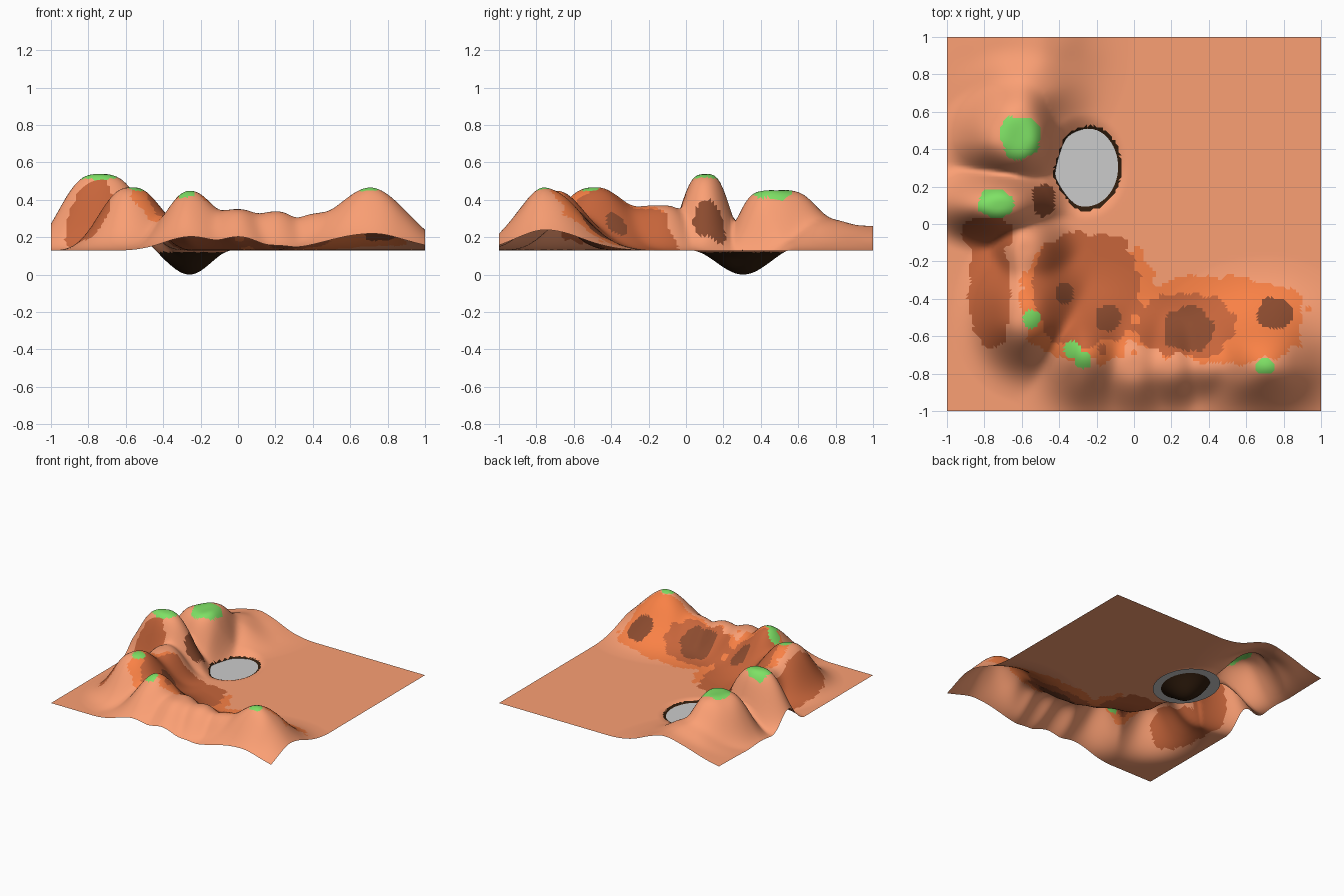
import bpy, bmesh, math
from mathutils import Vector, noise

BASE = 0.13                      # level of the plain
POND = (-0.26, 0.305, 0.235, 0.285)   # centre and radii of the pit
N = 120

# hills: x, y, height, widths west, east, south, north, falloff power
HILLS = [
    (-0.72, 0.10, 0.412, 0.275, 0.25, 0.155, 0.16, 3),
    (-0.61, 0.45, 0.325, 0.29, 0.18, 0.20, 0.32, 3.6),
    (-0.56, 0.74, 0.17, 0.28, 0.25, 0.22, 0.24, 2.3),
    (-0.50, 1.00, 0.13, 0.35, 0.25, 0.35, 0.35, 2),
    (-0.59, -0.14, 0.245, 0.13, 0.20, 0.25, 0.20, 3),
    (-0.58, -0.50, 0.335, 0.21, 0.25, 0.24, 0.29, 2.5),
    (-0.26, -0.70, 0.32, 0.19, 0.23, 0.25, 0.24, 2),
    (0.00, -0.75, 0.225, 0.19, 0.18, 0.24, 0.22, 2.4),
    (0.20, -0.76, 0.21, 0.18, 0.18, 0.18, 0.19, 2.4),
    (0.40, -0.75, 0.19, 0.16, 0.17, 0.16, 0.20, 2.3),
    (0.71, -0.75, 0.34, 0.31, 0.275, 0.22, 0.265, 2),
]

COLOURS = {
    "clay": (0.97, 0.35, 0.175), "orange": (0.95, 0.22, 0.06),
    "rust": (0.57, 0.13, 0.043), "brown": (0.26, 0.07, 0.028),
    "moss": (0.21, 0.75, 0.13), "pit_dark": (0.03, 0.012, 0.004),
}
NAMES = list(COLOURS)

# coloured patches: colour, x, y, radius x, radius y (later ones win)
PATCHES = [
    ("orange", 0.47, -0.51, 0.46, 0.23),
    ("orange", -0.25, -0.40, 0.36, 0.33),
    ("rust", -0.25, -0.35, 0.29, 0.31),
    ("rust", 0.29, -0.54, 0.25, 0.17),
    ("rust", -0.77, -0.34, 0.11, 0.31),
    ("rust", -0.79, -0.05, 0.14, 0.09),
    ("brown", -0.48, 0.13, 0.06, 0.09),
    ("brown", -0.37, -0.37, 0.05, 0.055),
    ("brown", -0.14, -0.50, 0.065, 0.07),
    ("brown", 0.29, -0.56, 0.13, 0.12),
    ("brown", 0.75, -0.48, 0.09, 0.085),
    ("moss", -0.61, 0.46, 0.105, 0.12),
    ("moss", -0.74, 0.11, 0.10, 0.075),
    ("moss", -0.55, -0.51, 0.045, 0.05),
    ("moss", -0.33, -0.67, 0.045, 0.045),
    ("moss", -0.27, -0.73, 0.045, 0.045),
    ("moss", 0.70, -0.76, 0.045, 0.045),
]


def pond_radius(x, y):
    return math.hypot((x - POND[0]) / POND[2], (y - POND[1]) / POND[3])


def height(x, y):
    total = 0.0
    for hx, hy, h, w, e, s, n, p in HILLS:
        dx = (x - hx) / (w if x < hx else e)
        dy = (y - hy) / (s if y < hy else n)
        total += (h * math.exp(-math.hypot(dx, dy) ** p)) ** 4
    h = total ** 0.25
    h *= 1 + 0.04 * noise.noise(Vector((x * 7, y * 7, 0.3)))
    h = max(0.0, h - 0.003)
    r = pond_radius(x, y)
    pit = 0.5 + 0.5 * math.cos(math.pi * r) if r < 1 else 0.0
    return BASE * (1 - pit) + h * (1 - pit) ** 2


def colour_index(x, y, z):
    if z < 0.12:
        return NAMES.index("pit_dark")
    jitter = 1 + 0.45 * noise.noise(Vector((x * 15, y * 15, 2.1)))
    found = "clay"
    for name, cx, cy, rx, ry in PATCHES:
        if abs((x - cx) / rx) ** 2.4 + abs((y - cy) / ry) ** 2.4 < jitter:
            found = name
    return NAMES.index(found)


def add_object(name, bm):
    mesh = bpy.data.meshes.new(name)
    bm.to_mesh(mesh)
    bm.free()
    obj = bpy.data.objects.new(name, mesh)
    bpy.context.collection.objects.link(obj)
    return obj


# terrain sheet with hills and pit
bm = bmesh.new()
bmesh.ops.create_grid(bm, x_segments=N, y_segments=N, size=1)
for v in bm.verts:
    v.co.z = height(v.co.x, v.co.y)
bmesh.ops.triangulate(bm, faces=bm.faces[:])
for f in bm.faces:
    f.material_index = colour_index(*f.calc_center_median())
    f.smooth = True
terrain = add_object("terrain", bm)
for name, rgb in COLOURS.items():
    mat = bpy.data.materials.new(name)
    mat.diffuse_color = (*rgb, 1)
    terrain.data.materials.append(mat)

# grey water disc lying just under the plain
bm = bmesh.new()
bmesh.ops.create_circle(bm, cap_ends=True, segments=28, radius=1)
for v in bm.verts:
    v.co = (POND[0] + 0.235 * v.co.x, POND[1] + 0.28 * v.co.y, 0.11)
add_object("pond_water", bm)
